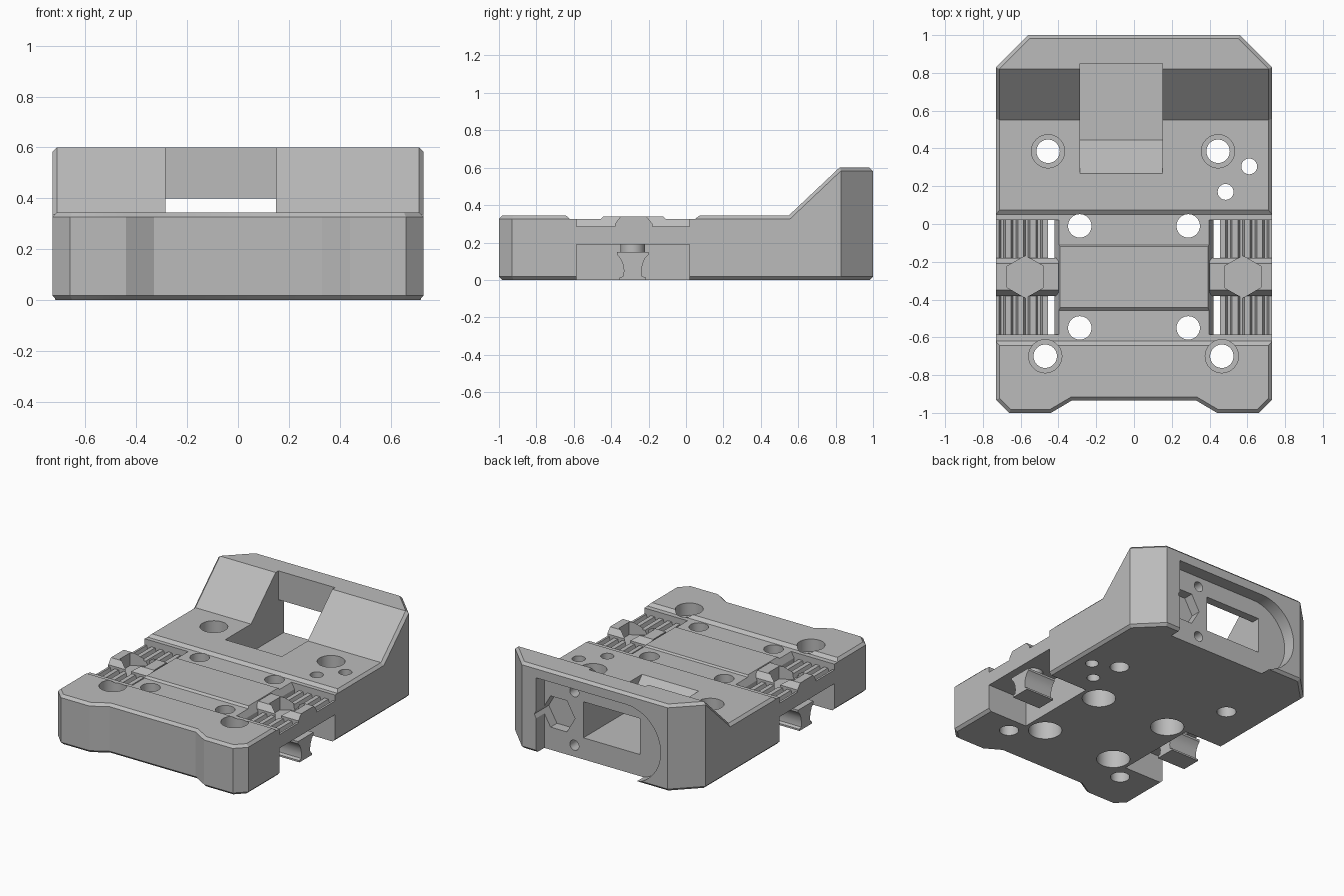
import bpy
import bmesh
import math
from mathutils import Vector

if "Cube" in bpy.data.objects:
    bpy.data.objects.remove(bpy.data.objects["Cube"], do_unlink=True)

grey = bpy.data.materials.new("plain grey")
grey.use_nodes = True
COLOUR = (0.5, 0.5, 0.5, 1)
grey.diffuse_color = COLOUR
for node in grey.node_tree.nodes:
    if node.type == 'BSDF_PRINCIPLED':
        node.inputs["Base Color"].default_value = COLOUR


def prism(name, points, axis, start, end):
    """Extrude a flat profile along one axis."""
    def place(p, t):
        u, v = p
        return {'x': (t, u, v), 'y': (u, t, v), 'z': (u, v, t)}[axis]
    bm = bmesh.new()
    face = bm.faces.new([bm.verts.new(place(p, start)) for p in points])
    made = bmesh.ops.extrude_face_region(bm, geom=[face])["geom"]
    shift = Vector(place((0, 0), end - start))
    bmesh.ops.translate(bm, vec=shift, verts=[g for g in made if isinstance(g, bmesh.types.BMVert)])
    bmesh.ops.recalc_face_normals(bm, faces=bm.faces)
    mesh = bpy.data.meshes.new(name)
    bm.to_mesh(mesh)
    bm.free()
    mesh.materials.append(grey)
    obj = bpy.data.objects.new(name, mesh)
    bpy.context.collection.objects.link(obj)
    return obj


def ring(u, v, radius, sides=40, turn=0):
    angles = [turn + math.tau * i / sides for i in range(sides)]
    return [(u + radius * math.cos(a), v + radius * math.sin(a)) for a in angles]


def rect(u0, u1, v0, v1):
    return [(u0, v0), (u1, v0), (u1, v1), (u0, v1)]


def select(obj):
    bpy.ops.object.select_all(action='DESELECT')
    obj.select_set(True)
    bpy.context.view_layer.objects.active = obj


def cut(target, points, axis, start, end):
    cutter = prism("cutter", points, axis, start, end)
    cutter.hide_render = True
    mod = target.modifiers.new("cut", 'BOOLEAN')
    mod.operation, mod.solver, mod.object = 'DIFFERENCE', 'EXACT', cutter
    select(target)
    bpy.ops.object.modifier_apply(modifier=mod.name)
    bpy.data.objects.remove(cutter, do_unlink=True)


def smooth(obj):
    select(obj)
    bpy.ops.object.shade_smooth_by_angle(angle=math.radians(25))


# Main body: plan outline, lowered deck with a raised back, chamfered rims
half = [(0.33, -0.935), (0.44, -1), (0.66, -1), (0.73, -0.93), (0.73, 0.83), (0.56, 1)]
outline = half + [(-x, y) for x, y in reversed(half)]
body = prism("body", outline, 'z', 0, 0.6)
DECK = 0.345
cut(body, [(-1.2, DECK), (0.55, DECK), (0.82, 0.6), (0.82, 0.8), (-1.2, 0.8)], 'x', -1, 1)
bevel = body.modifiers.new("rim", 'BEVEL')
bevel.width, bevel.segments = 0.018, 1
bevel.limit_method, bevel.angle_limit = 'ANGLE', math.radians(60)
select(body)
bpy.ops.object.modifier_apply(modifier=bevel.name)

# Shallow stepped channel across the deck
cut(body, [(-0.645, 0.347), (-0.62, 0.325), (-0.457, 0.325), (-0.443, 0.338), (-0.12, 0.338),
           (-0.11, 0.327), (0.05, 0.327), (0.077, 0.347), (0.077, 0.5), (-0.645, 0.5)], 'x', -1, 1)

# Side pockets
for s in (1, -1):
    cut(body, [(s * x, z) for x, z in [(0.42, -0.1), (0.42, 0.285), (0.39, 0.34), (0.39, 0.5),
                                       (0.9, 0.5), (0.9, -0.1)]], 'y', -0.585, 0.02)

# Sloped opening through the raised back
cut(body, [(0.265, 0.347), (0.445, 0.15), (1.1, 0.15), (1.1, 0.4), (0.85, 0.4), (0.85, 0.8),
           (0.265, 0.8)], 'x', -0.285, 0.15)

# Back recess with one round end, a hexagonal seat and two small bores
MID, R = 0.255, 0.265
arc = [(-0.24 + R * math.cos(a), MID + R * math.sin(a))
       for a in [math.pi * (0.5 + i / 24) for i in range(25)]]
cut(body, arc + [(0.45, MID - R), (0.45, MID + R)], 'y', 0.91, 1.1)
cut(body, ring(0.34, 0.265, 0.125, 6), 'y', 0.84, 1.05)
for z in (0.08, 0.45):
    cut(body, ring(0.22, z, 0.035, 24), 'y', 0.76, 1.05)

# Corner holes, counterbored from above
for x, y in [(-0.455, 0.385), (0.445, 0.385), (-0.47, -0.7), (0.465, -0.7)]:
    cut(body, ring(x, y, 0.062), 'z', -0.1, 0.8)
    cut(body, ring(x, y, 0.088), 'z', 0.26, 0.5)

# Centre holes, counterbored from below
for s in (1, -1):
    for y in (-0.01, -0.55):
        cut(body, ring(s * 0.287, y, 0.062), 'z', -0.1, 0.8)
        cut(body, ring(s * 0.287, y, 0.108), 'z', -0.1, 0.18)

# Two small deck holes
for x, y in [(0.61, 0.305), (0.485, 0.17)]:
    cut(body, ring(x, y, 0.042, 32), 'z', -0.1, 0.8)
smooth(body)

# Ribbed bridges, nut seats and clamp feet on both sides
ribs = [(0.455, 0.19), (0.455, 0.285)]
for i in range(4):
    x = 0.485 + i * 0.065
    ribs += [(x, 0.285), (x + 0.01, 0.255), (x + 0.025, 0.255), (x + 0.035, 0.285)]
ribs += [(0.73, 0.285), (0.73, 0.19)]

waist = [(0.085, 0.15), (0.085, 0.135), (0.066, 0.115), (0.053, 0.085), (0.047, 0.05),
         (0.05, 0.02), (0.07, 0.012), (0.07, 0)]
foot = [(-0.285 + d, z) for d, z in waist] + [(-0.285 - d, z) for d, z in reversed(waist)]
saddle = [(-0.38, 0.24), (-0.38, 0.3), (-0.35, 0.338), (-0.21, 0.338), (-0.18, 0.3), (-0.18, 0.24)]

for s, side in ((1, "left"), (-1, "right")):
    bridge = prism(side + "_ribbed_bridge", [(s * x, z) for x, z in ribs], 'y', -0.6, 0.035)
    block = prism(side + "_nut_saddle", saddle, 'x', s * 0.4, s * 0.73)
    for part in (bridge, block):
        cut(part, ring(s * 0.575, -0.28, 0.112, 6, math.pi / 2), 'z', 0.25, 0.5)
    cut(bridge, ring(s * 0.575, -0.28, 0.065), 'z', 0.215, 0.5)
    clamp = prism(side + "_clamp_foot", foot, 'x', s * 0.5, s * 0.72)
    stem = prism(side + "_clamp_stem", ring(s * 0.61, -0.285, 0.065), 'z', 0.14, 0.2)
    for part in (bridge, block, clamp, stem):
        smooth(part)
